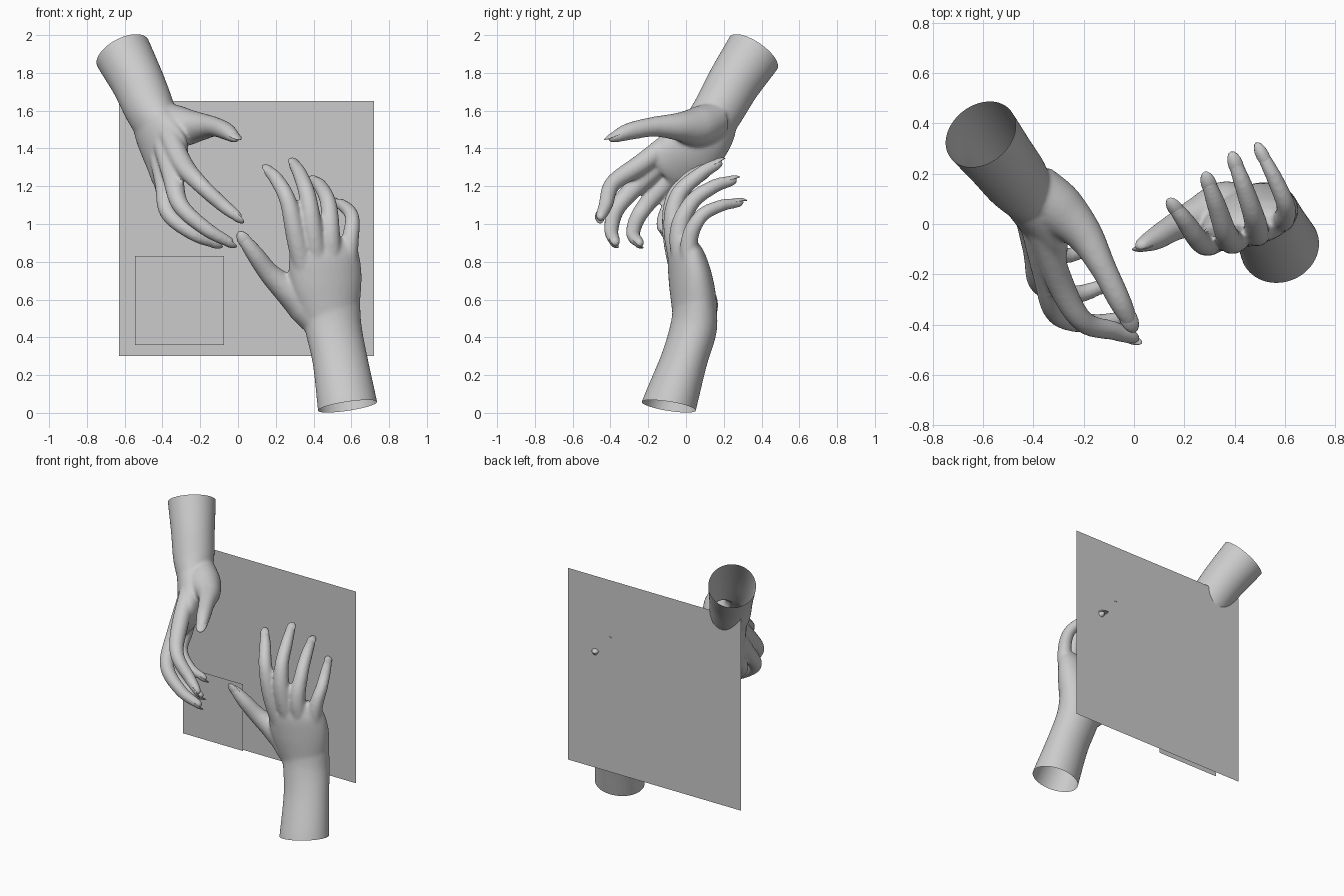
import bpy, bmesh, math
from mathutils import Vector, Matrix

if "Cube" in bpy.data.objects:
    bpy.data.objects.remove(bpy.data.objects["Cube"])


def spline(keys, steps=8):
    """Catmull-Rom through rows of (x, y, z, half width, half depth)."""
    p = [keys[0]] + keys + [keys[-1]]
    out = []
    for i in range(1, len(p) - 2):
        for k in range(steps):
            t = k / steps
            out.append([0.5 * (2 * b + (c - a) * t + (2 * a - 5 * b + 4 * c - d) * t * t
                               + (3 * b - a - 3 * c + d) * t ** 3)
                        for a, b, c, d in zip(*p[i - 1:i + 3])])
    return out + [list(keys[-1])]


def tube(bm, keys, side, n=20):
    """Closed elliptical tube along a smooth path."""
    rows = spline([list(k) for k in keys])
    pos = [Vector(r[:3]) for r in rows]
    rings = []
    for i, r in enumerate(rows):
        t = (pos[min(i + 1, len(pos) - 1)] - pos[max(i - 1, 0)]).normalized()
        w = (side - t * side.dot(t)).normalized()
        d = t.cross(w)
        rings.append([bm.verts.new(pos[i] + w * (r[3] * math.cos(a)) + d * (r[4] * math.sin(a)))
                      for a in (2 * math.pi * j / n for j in range(n))])
    for a, b in zip(rings, rings[1:]):
        for j in range(n):
            k = (j + 1) % n
            bm.faces.new((a[j], a[k], b[k], b[j]))
    bm.faces.new(list(reversed(rings[0])))
    bm.faces.new(rings[-1])


def nail(bm, tip, d, side, width, length=0.115):
    """Long arched nail lying on the back of a fingertip."""
    w = (side - d * side.dot(d)).normalized()
    n = d.cross(w)
    vs = bmesh.ops.create_uvsphere(bm, u_segments=16, v_segments=10, radius=1)["verts"]
    c = tip - d * length * 0.5 + n * 0.02
    for v in vs:
        x, y, z = v.co
        v.co = c + w * (x * width) + d * (y * length * 0.5) \
            + n * (z * 0.007 - 0.012 * x * x - 0.016 * max(y, 0) ** 2)


def to_object(bm, name):
    bmesh.ops.recalc_face_normals(bm, faces=bm.faces)
    me = bpy.data.meshes.new(name)
    bm.to_mesh(me)
    bm.free()
    ob = bpy.data.objects.new(name, me)
    bpy.context.collection.objects.link(ob)
    return ob


def smooth(ob):
    for p in ob.data.polygons:
        p.use_smooth = True


def hand(name, side, arm, cut, palm, fingers, thumb, thumb_side):
    side, thumb_side = Vector(side).normalized(), Vector(thumb_side).normalized()
    skin, nails = bmesh.new(), bmesh.new()
    tube(skin, arm, side, 32)
    tube(skin, palm, side, 32)
    wrist = Vector(palm[1][:3])
    # fingers, each starting at the wrist so the metacarpals shape the palm
    for i, f in enumerate(fingers):
        pts = [Vector(f[j:j + 3]) for j in range(0, 12, 3)]
        d = (pts[3] - pts[2]).normalized()
        s = (0.97, 1.0, 0.96, 0.84)[i]
        path = [wrist + side * (1.5 - i) * 0.06] + pts[:3] + [pts[3] - d * 0.055, pts[3] - d * 0.025]
        radii = [0.06, 0.056, 0.046, 0.039, 0.029, 0.014]
        tube(skin, [(*p, r * s, r * s) for p, r in zip(path, radii)], side)
        nail(nails, pts[3], d, side, 0.031 * s)
    # thumb
    d = (Vector(thumb[-1][:3]) - Vector(thumb[-2][:3])).normalized()
    tip = Vector(thumb[-1][:3])
    rows = [(*t, t[3]) for t in thumb[:-1]]
    rows += [(*(tip - d * 0.06), 0.034, 0.03), (*(tip - d * 0.025), 0.016, 0.014)]
    tube(skin, rows, thumb_side)
    nail(nails, tip, d, thumb_side, 0.036, 0.135)
    # fuse all volumes into one skin
    ob = to_object(skin, name + "_hand")
    m = ob.modifiers.new("fuse", "REMESH")
    m.mode, m.voxel_size = "VOXEL", 0.0095
    m = ob.modifiers.new("relax", "SMOOTH")
    m.factor, m.iterations = 0.5, 9
    dg = bpy.context.evaluated_depsgraph_get()
    me = bpy.data.meshes.new_from_object(ob.evaluated_get(dg))
    ob.modifiers.clear()
    # open the forearm end
    bm = bmesh.new()
    bm.from_mesh(me)
    bmesh.ops.bisect_plane(bm, geom=bm.verts[:] + bm.edges[:] + bm.faces[:], dist=1e-5,
                           plane_co=cut[0], plane_no=cut[1], clear_outer=True)
    bm.to_mesh(me)
    bm.free()
    ob.data = me
    smooth(ob)
    smooth(to_object(nails, name + "_nails"))


def panel(name, x0, x1, z0, z1, y):
    bm = bmesh.new()
    bm.faces.new([bm.verts.new(c) for c in ((x0, y, z0), (x1, y, z0), (x1, y, z1), (x0, y, z1))])
    to_object(bm, name)


# upper hand reaching down
hand("upper", (0.45, -0.79, 0.41),
     arm=[(-0.66, 0.42, 2.01, 0.155, 0.155), (-0.61, 0.357, 1.905, 0.153, 0.153),
          (-0.53, 0.255, 1.75, 0.142, 0.14), (-0.465, 0.17, 1.6, 0.135, 0.13),
          (-0.42, 0.10, 1.5, 0.13, 0.10)],
     cut=((-0.61, 0.357, 1.905), (-0.53, 0.68, 1.0)),
     palm=[(-0.48, 0.19, 1.63, 0.10, 0.10), (-0.43, 0.12, 1.50, 0.155, 0.105),
           (-0.375, 0.01, 1.37, 0.175, 0.085), (-0.355, -0.08, 1.29, 0.15, 0.065),
           (-0.35, -0.12, 1.255, 0.11, 0.04)],
     fingers=[(-0.30, -0.22, 1.33, -0.205, -0.385, 1.215, -0.08, -0.425, 1.10, 0.035, -0.465, 1.01),
              (-0.35, -0.19, 1.27, -0.305, -0.355, 1.10, -0.17, -0.395, 0.975, -0.005, -0.37, 0.88),
              (-0.39, -0.10, 1.23, -0.37, -0.24, 1.06, -0.24, -0.28, 0.95, -0.08, -0.235, 0.88),
              (-0.40, 0.01, 1.22, -0.375, -0.09, 1.09, -0.28, -0.125, 1.0, -0.15, -0.10, 0.93)],
     thumb=[(-0.40, 0.15, 1.55, 0.10), (-0.30, 0.06, 1.515, 0.105), (-0.20, -0.04, 1.515, 0.075),
            (-0.125, -0.17, 1.515, 0.053), (-0.06, -0.30, 1.49, 0.046), (0.005, -0.43, 1.44, 0)],
     thumb_side=(0.87, 0.45, 0))

# lower hand reaching up
hand("lower", (-0.95, -0.25, 0),
     arm=[(0.595, -0.125, -0.08, 0.162, 0.145), (0.58, -0.09, 0.035, 0.16, 0.143),
          (0.54, -0.01, 0.28, 0.148, 0.122), (0.505, 0.04, 0.45, 0.152, 0.122),
          (0.49, 0.045, 0.58, 0.16, 0.11)],
     cut=((0.58, -0.09, 0.035), (0.16, -0.17, -1.0)),
     palm=[(0.51, 0.04, 0.42, 0.12, 0.10), (0.485, 0.045, 0.55, 0.165, 0.115),
           (0.465, 0.025, 0.70, 0.195, 0.11), (0.455, 0.0, 0.83, 0.19, 0.09),
           (0.455, -0.01, 0.90, 0.165, 0.06), (0.455, -0.01, 0.93, 0.13, 0.035)],
     fingers=[(0.315, -0.065, 0.90, 0.265, -0.07, 1.12, 0.205, 0.01, 1.235, 0.135, 0.105, 1.31),
              (0.40, -0.06, 0.93, 0.37, -0.045, 1.14, 0.33, 0.07, 1.26, 0.28, 0.21, 1.345),
              (0.49, -0.035, 0.91, 0.48, 0.02, 1.10, 0.44, 0.14, 1.195, 0.385, 0.29, 1.245),
              (0.59, 0.015, 0.87, 0.605, 0.07, 1.03, 0.56, 0.18, 1.095, 0.485, 0.325, 1.12)],
     thumb=[(0.45, 0.04, 0.48, 0.10), (0.36, 0.06, 0.58, 0.11), (0.255, 0.03, 0.66, 0.078),
            (0.165, -0.01, 0.74, 0.056), (0.09, -0.055, 0.84, 0.047), (0.0, -0.10, 0.96, 0)],
     thumb_side=(-0.85, 0, -0.5))

# flat panels behind the hands
panel("large_panel", -0.63, 0.72, 0.30, 1.65, 0.285)
panel("small_panel", -0.545, -0.075, 0.36, 0.83, 0.165)
